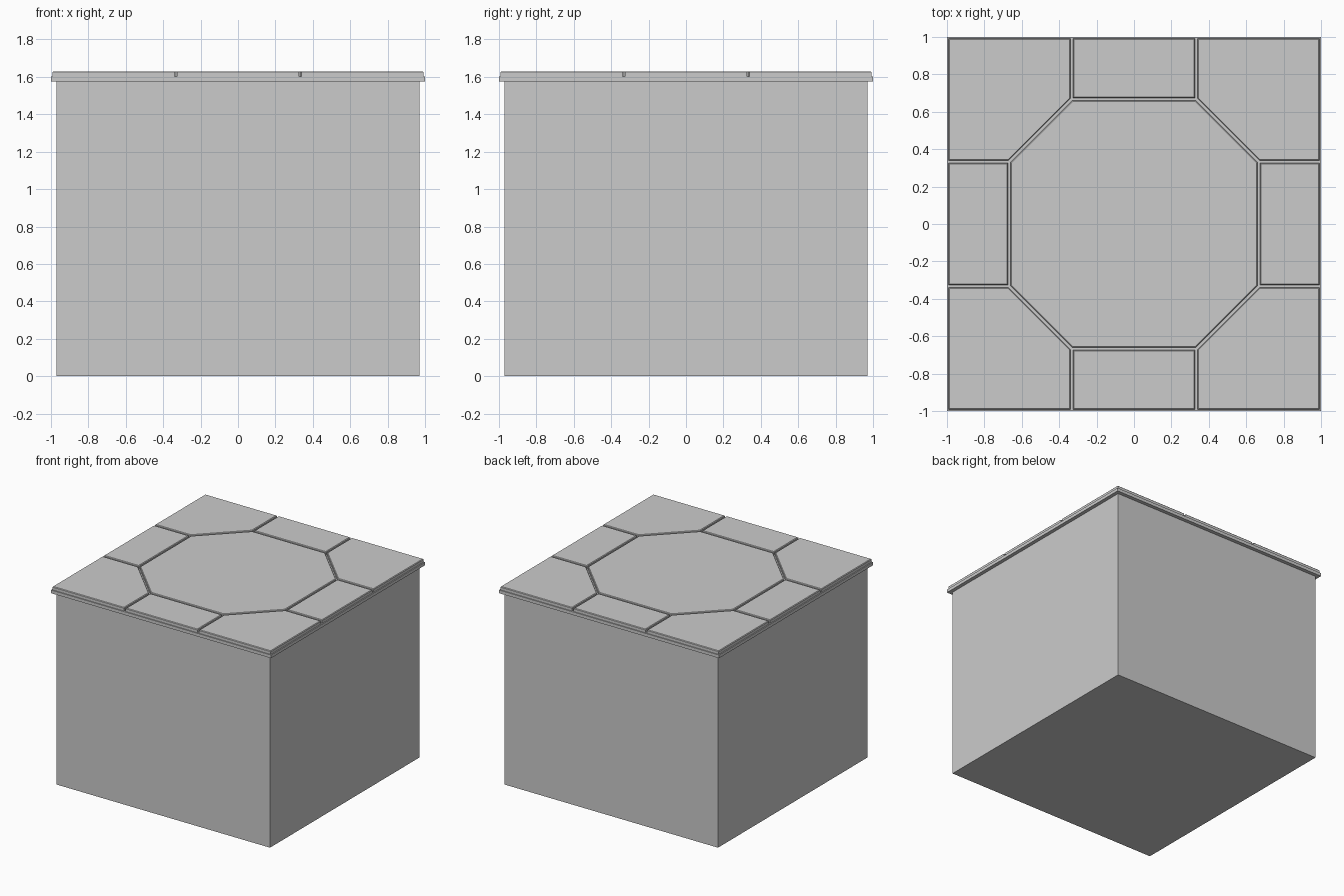
import bpy, bmesh
from mathutils import Vector, Matrix

if "Cube" in bpy.data.objects:
    bpy.data.objects.remove(bpy.data.objects["Cube"])

SLAB_Z, TILE_Z, TOP = 1.576, 1.602, 1.63
GAP, BEVEL = 0.0075, 0.005


def box(name, half, z0, z1):
    bm = bmesh.new()
    m = Matrix.Translation((0, 0, (z0 + z1) / 2)) @ Matrix.Diagonal((2 * half, 2 * half, z1 - z0, 1))
    bmesh.ops.create_cube(bm, size=1, matrix=m)
    finish(name, bm)


def finish(name, bm):
    bmesh.ops.recalc_face_normals(bm, faces=bm.faces)
    me = bpy.data.meshes.new(name)
    bm.to_mesh(me)
    bm.free()
    bpy.context.collection.objects.link(bpy.data.objects.new(name, me))


def inset(pts, d):
    # offset a convex counter-clockwise outline inward by d
    out = []
    for i, p in enumerate(pts):
        a = (p - pts[i - 1]).normalized()
        b = (pts[(i + 1) % len(pts)] - p).normalized()
        na, nb = Vector((-a.y, a.x)), Vector((-b.y, b.x))
        out.append(p + (na + nb) * d / (1 + na.dot(nb)))
    return out


def tile(name, pts, turn=0):
    # straight-sided tile with a small chamfer around its top
    pts = [Vector(p) for p in pts]
    for _ in range(turn):
        pts = [Vector((-p.y, p.x)) for p in pts]
    bm = bmesh.new()
    rings = [[bm.verts.new((p.x, p.y, z)) for p in inset(pts, d)]
             for d, z in ((GAP, TILE_Z), (GAP, TOP - BEVEL), (GAP + BEVEL, TOP))]
    n = len(pts)
    for lo, hi in zip(rings, rings[1:]):
        for i in range(n):
            j = (i + 1) % n
            bm.faces.new((lo[i], lo[j], hi[j], hi[i]))
    bm.faces.new(rings[0][::-1])
    bm.faces.new(rings[-1])
    finish(name, bm)


# Block and overhanging slab
box("base_block", 0.97, 0, SLAB_Z)
box("top_slab", 1.0, SLAB_Z, TILE_Z)

# Paving tiles: octagon, four edge tiles, four corner tiles
a, b = 1 / 3, 2 / 3
tile("octagon_tile", [(b, -a), (b, a), (a, b), (-a, b), (-b, a), (-b, -a), (-a, -b), (a, -b)])
for k in range(4):
    tile(f"edge_tile_{k + 1}", [(b, -a), (1, -a), (1, a), (b, a)], k)
    tile(f"corner_tile_{k + 1}", [(1, a), (1, 1), (a, 1), (a, b), (b, a)], k)
